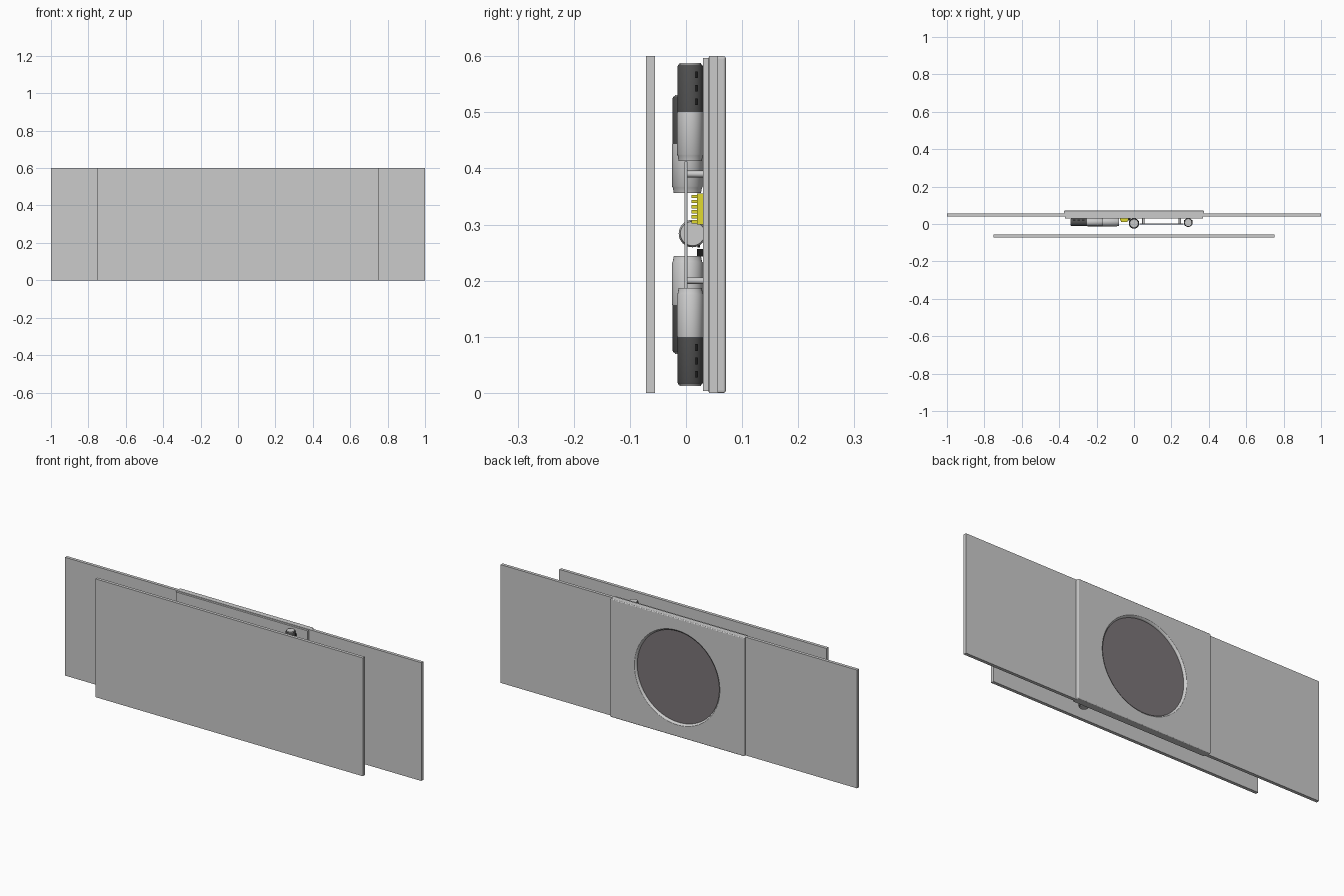
import bpy, bmesh, math
from mathutils import Vector, Matrix

if "Cube" in bpy.data.objects:
    bpy.data.objects.remove(bpy.data.objects["Cube"])


def mat(name, rgb):
    m = bpy.data.materials.new(name)
    m.diffuse_color = (*rgb, 1)
    m.use_nodes = True
    m.node_tree.nodes["Principled BSDF"].inputs["Base Color"].default_value = m.diffuse_color
    return m


DARK = mat("dark_housing", (0.08, 0.08, 0.08))
BLACK = mat("black", (0.01, 0.01, 0.01))
YELLOW = mat("yellow", (0.75, 0.7, 0.03))
LENS = mat("disc_grey", (0.2, 0.18, 0.19))


def finish(name, bm, material=None, smooth=False):
    me = bpy.data.meshes.new(name)
    bm.to_mesh(me)
    bm.free()
    ob = bpy.data.objects.new(name, me)
    bpy.context.collection.objects.link(ob)
    if material:
        me.materials.append(material)
    if smooth:
        bpy.ops.object.select_all(action='DESELECT')
        ob.select_set(True)
        bpy.context.view_layer.objects.active = ob
        bpy.ops.object.shade_smooth_by_angle(angle=math.radians(35))
    return ob


def box(name, lo, hi, material=None):
    lo, hi = Vector(lo), Vector(hi)
    bm = bmesh.new()
    bmesh.ops.create_cube(bm, size=1, matrix=Matrix.Translation((lo + hi) / 2)
                          @ Matrix.Diagonal((*(hi - lo), 1)))
    return finish(name, bm, material)


def lathe(name, profile, matrix, material=None, n=48, closed=False):
    """Spin (radius, height) points about local z."""
    bm = bmesh.new()
    rings = [[bm.verts.new((r * math.cos(2 * math.pi * i / n),
                            r * math.sin(2 * math.pi * i / n), h))
              for i in range(n)] for r, h in profile]
    pairs = list(zip(rings, rings[1:])) + ([(rings[-1], rings[0])] if closed else [])
    for a, b in pairs:
        for i in range(n):
            bm.faces.new((a[i], a[(i + 1) % n], b[(i + 1) % n], b[i]))
    if not closed:
        bm.faces.new(rings[0])
        bm.faces.new(rings[-1])
    bmesh.ops.recalc_face_normals(bm, faces=bm.faces)
    bm.transform(matrix)
    return finish(name, bm, material, True)


# large panels
box("front_panel", (-0.75, -0.071, 0), (0.75, -0.055, 0.6))
box("back_panel", (-1, 0.041, 0), (1, 0.057, 0.6))
box("mounting_plate", (-0.37, 0.03, 0.003), (0.37, 0.042, 0.597))

# centre cover with round window and softened rim
cover = box("centre_cover", (-0.375, 0.04, 0), (0.375, 0.071, 0.6))
bev = cover.modifiers.new("edge", 'BEVEL')
bev.width, bev.segments = 0.004, 3
to_back = Matrix.Translation((0, 0, 0.3)) @ Matrix.Rotation(-math.pi / 2, 4, 'X')
cutter = lathe("window_cutter", [(0.232, 0.02), (0.232, 0.062), (0.234, 0.067),
                                 (0.24, 0.071), (0.24, 0.09)], to_back, n=96)
cutter.hide_render = True
cutter.hide_viewport = True
cut = cover.modifiers.new("window", 'BOOLEAN')
cut.object, cut.operation, cut.solver = cutter, 'DIFFERENCE', 'EXACT'
lathe("window_disc", [(0.232, 0.05), (0.232, 0.059)], to_back, LENS, n=96)


# motors: dark vented housing, light gearbox with tapered nose
def motor(name, tip, direction, r):
    q = Vector(direction).to_track_quat('Z', 'Y').to_matrix().to_4x4()
    m = Matrix.Translation(tip) @ q
    lathe(name + "_gearbox", [(r * .88, 0), (r * .95, .010), (r, .012), (r, .085),
                              (r * .96, .09)], m)
    lathe(name + "_housing", [(r * .98, .086), (r * .98, .168), (r * .9, .172)], m, DARK)
    lathe(name + "_end_cap", [(r * .85, .17), (r * .8, .175)], m)
    for k in range(3):                      # vents on both flanks
        h = 0.106 + 0.024 * k
        for s in (-1, 1):
            bm = bmesh.new()
            loc = Vector((s * r * .88, r * .45, h)) if direction[2] == 0 else None
            if loc is None:
                c = Vector(tip) + Vector((s * r * .88, r * .45, h * direction[2]))
            else:
                c = Vector(tip) + Vector((h * direction[0], r * .45, s * r * .88))
            size = (.006, .004, .012) if loc is None else (.012, .004, .006)
            bmesh.ops.create_cube(bm, size=1, matrix=Matrix.Translation(c)
                                  @ Matrix.Diagonal((*size, 1)))
            finish(name + "_vent", bm, BLACK)


for s, side in ((1, "upper"), (-1, "lower")):
    motor(side + "_right_motor", (0.29, 0.0075, 0.3 + s * 0.113), (0, 0, s), 0.0235)
    motor(side + "_middle_motor", (0, 0.0025, 0.3 + s * 0.056), (0, 0, s), 0.0275)
    motor(side + "_left_motor", (-0.165, 0.01, 0.3 + s * 0.13), (-1, 0, 0), 0.0215)
motor("centre_motor", (-0.08, 0.0115, 0.284), (-1, 0, 0), 0.0245)

# control board with standoffs
box("control_board", (0.03, -0.003, 0.18), (0.265, 0.003, 0.412))
for x in (0.05, 0.245):
    for z in (0.2, 0.39):
        lathe("board_standoff", [(0.006, 0), (0.006, 0.03)],
              Matrix.Translation((x, 0.001, z)) @ Matrix.Rotation(-math.pi / 2, 4, 'X'), n=12)

# yellow connector strip and black plug
box("connector_base", (-0.075, 0.02, 0.3), (-0.03, 0.031, 0.355), YELLOW)
for k in range(6):
    z = 0.302 + 0.009 * k
    box("connector_tooth", (-0.07, 0.01, z), (-0.035, 0.022, z + 0.006), YELLOW)
box("black_plug", (-0.06, 0.02, 0.243), (-0.02, 0.031, 0.256), BLACK)
